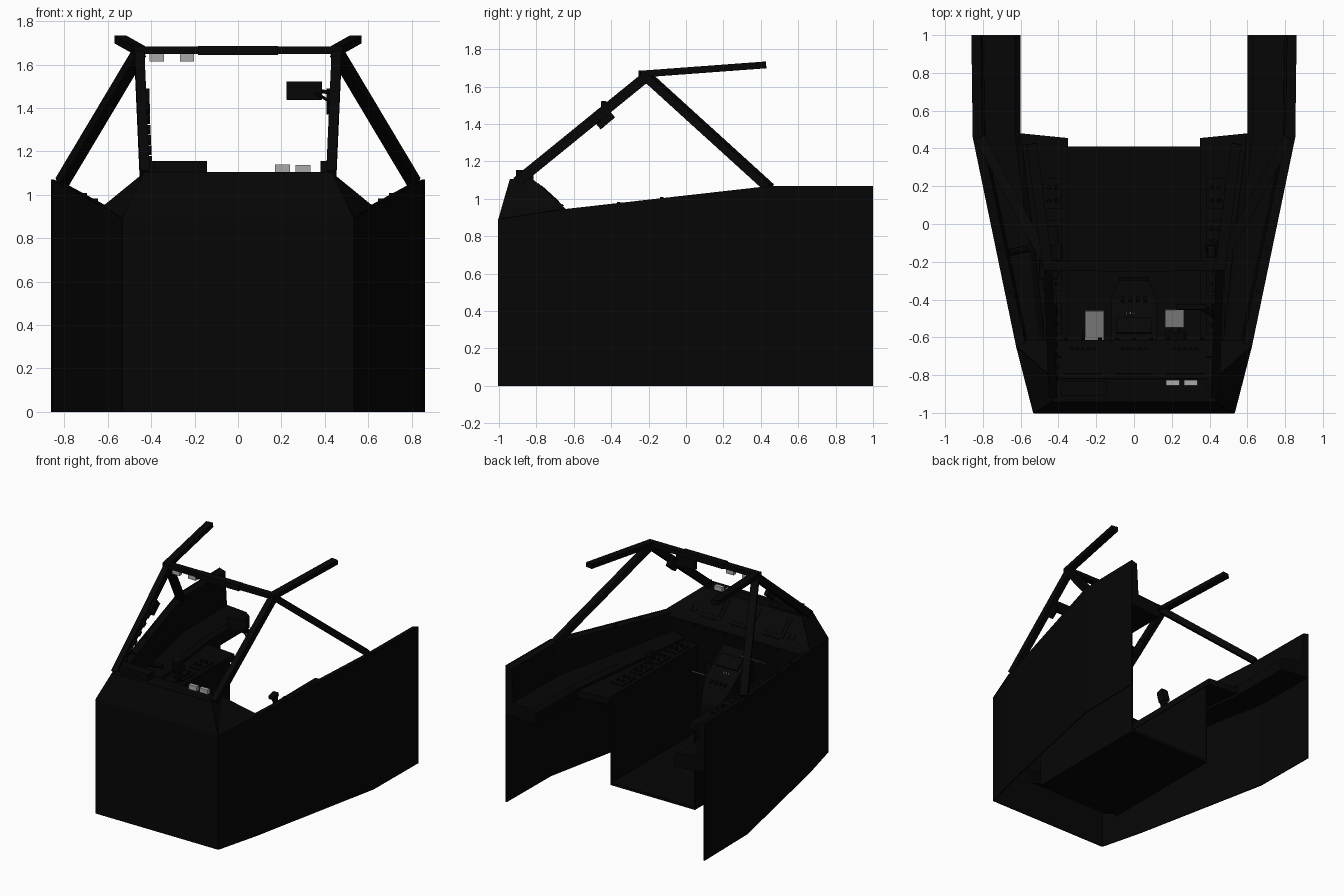
import bpy, bmesh
from math import radians, atan2
from mathutils import Vector, Matrix

if "Cube" in bpy.data.objects:
    bpy.data.objects.remove(bpy.data.objects["Cube"])

def material(name, v):
    m = bpy.data.materials.new(name)
    m.diffuse_color = (v, v, v, 1)
    m.use_nodes = True
    m.node_tree.nodes["Principled BSDF"].inputs["Base Color"].default_value = m.diffuse_color
    return m

BLACK = material("cockpit_black", 0.0018)
GREY = material("pale_grey", 0.4)

def finish(name, bm, mat=BLACK, mirror=False, thick=0, bevel=0):
    bmesh.ops.recalc_face_normals(bm, faces=bm.faces)
    me = bpy.data.meshes.new(name)
    bm.to_mesh(me)
    bm.free()
    ob = bpy.data.objects.new(name, me)
    bpy.context.collection.objects.link(ob)
    me.materials.append(mat)
    if mirror:
        ob.modifiers.new("mirror", 'MIRROR')
    if thick:
        s = ob.modifiers.new("thickness", 'SOLIDIFY')
        s.thickness, s.offset = thick, 0
    if bevel:
        b = ob.modifiers.new("bevel", 'BEVEL')
        b.width, b.segments = bevel, 2
    return ob

def mesh(name, verts, faces, **kw):
    bm = bmesh.new()
    vs = [bm.verts.new(v) for v in verts]
    for f in faces:
        bm.faces.new([vs[i] for i in f])
    return finish(name, bm, **kw)

def loft(name, sections, closed=True, **kw):
    """Skin equal-length 3D sections; closed ones get end caps."""
    n = len(sections[0])
    verts = [p for s in sections for p in s]
    faces = []
    for k in range(len(sections) - 1):
        for i in range(n if closed else n - 1):
            j = (i + 1) % n
            faces.append((k*n + i, k*n + j, k*n + n + j, k*n + n + i))
    if closed:
        faces += [tuple(range(n)), tuple(range(len(verts) - n, len(verts)))]
    return mesh(name, verts, faces, **kw)

def box(name, c, s, rx=0, ry=0, rz=0, **kw):
    bm = bmesh.new()
    bmesh.ops.create_cube(bm, size=1)
    m = Matrix.Translation(c) @ Matrix.Rotation(rz, 4, 'Z') @ Matrix.Rotation(ry, 4, 'Y') @ Matrix.Rotation(rx, 4, 'X')
    bmesh.ops.transform(bm, matrix=m @ Matrix.Diagonal((*s, 1)), verts=bm.verts)
    return finish(name, bm, **kw)

def beam(name, a, b, w, d, sides=0, **kw):
    """Bar from a to b: rectangular w x d, or round when sides is given."""
    a, b = Vector(a), Vector(b)
    q = (b - a).to_track_quat('Z', 'X').to_matrix().to_4x4()
    m = Matrix.Translation((a + b) / 2) @ q
    bm = bmesh.new()
    if sides:
        bmesh.ops.create_cone(bm, cap_ends=True, segments=sides, radius1=w/2, radius2=d/2, depth=(b - a).length)
    else:
        bmesh.ops.create_cube(bm, size=1)
        m = m @ Matrix.Diagonal((d, w, (b - a).length, 1))
    bmesh.ops.transform(bm, matrix=m, verts=bm.verts)
    return finish(name, bm, **kw)

# Outer hull: thin side walls, front plate and cowl
loft("side_wall", [[(x, y, 0), (x, y, z)] for x, y, z in
     [(.53, -1, .89), (.62, -.65, .945), (.85, .46, 1.07), (.857, 1, 1.07)]],
     closed=False, mirror=True, thick=.008)
mesh("front_plate", [(-.53, -1, 0), (.53, -1, 0), (.53, -1, .89), (-.53, -1, .89),
     (.43, -.94, 1.1), (-.43, -.94, 1.1), (.43, -.82, 1.1), (-.43, -.82, 1.1)],
     [(0, 1, 2, 3), (3, 2, 4, 5), (5, 4, 6, 7)], thick=.008)
mesh("cowl_side", [(.53, -1, .89), (.62, -.65, .945), (.43, -.82, 1.1), (.43, -.94, 1.1)],
     [(0, 1, 2), (0, 2, 3)], mirror=True, thick=.008)

# Sloped instrument panel with its lower face
loft("instrument_panel", [[(-x, y, z), (x, y, z)] for x, y, z in
     [(.43, -.82, 1.1), (.62, -.65, .945), (.615, -.62, .915), (.5, -.68, .6)]],
     closed=False, thick=.01)
TILT = -atan2(.155, .17)
def on_panel(name, x, t, sx, sl, h=.016, mat=BLACK):
    box(name, (x, -.82 + .17*t, 1.1 - .155*t + .004), (sx, sl, h), rx=TILT, mat=mat)
for x in (-.27, 0, .27):
    on_panel("display_bezel", x, .52, .2, .17, .012)
    on_panel("display_screen", x, .52, .15, .125, .018)
    for i in range(5):
        on_panel("display_button", x - .06 + .03*i, .92, .018, .012, .02)
for x in (-.44, -.4, .4, .44):
    on_panel("panel_gauge", x, .75, .03, .04, .014)
for i in range(9):
    beam("panel_knob", (-.36 + .09*i, -.63, .9), (-.36 + .09*i, -.6, .9), .026, .02, 10)

# Floor tray and sloped foot well
loft("floor", [[(-.36, y, z), (.36, y, z)] for y, z in
     [(.41, .05), (-.6, .05), (-.75, .12), (-.9, .32)]], closed=False, thick=.02)

# Side consoles: inner wall, deck, raised ledge and solid sill behind the wall top
loft("console_wall", [[(.36, y, .04), (.36, y, .72)] for y in (.41, -.65)],
     closed=False, mirror=True, thick=.01)
loft("console_deck", [[(.35, y, .69), (.35, y, .74), (x, y + d, .74), (x, y + d, .69)]
     for y, x, d in [(.455, .6, .025), (-.65, .48, 0)]], mirror=True)
loft("side_ledge", [[(a, y, .67), (a, y, .76), (a + .03, y, .785), (b, y, .8), (b, y, .69)]
     for a, b, y in [(.6, .855, 1), (.6, .848, .48), (.54, .75, 0), (.47, .617, -.65)]], mirror=True)
loft("sill_liner", [[(x - .06, y, .78), (x - .045, y, z - .012), (x, y, z), (x, y, .78)]
     for x, y, z in [(.855, 1, 1.068), (.848, .46, 1.068), (.617, -.65, .943)]], mirror=True)

# Console panels, knobs and sill catches
for k in range(4):
    y = -.5 + .22*k
    box("console_module", (.43, y, .743), (.1, .16, .014), mirror=True)
    for i in range(2):
        for j in range(2):
            p = (.41 + .04*i, y - .035 + .07*j, .745)
            beam("console_knob", p, (p[0], p[1], .77), .024, .018, 8, mirror=True)
for x, y, z in [(.655, -.36, .973), (.705, -.13, .999)]:
    box("sill_catch", (x, y, z), (.02, .02, .02), mirror=True)

# Centre pedestal
loft("pedestal", [[(-w, y, .05), (-w, y, z), (w, y, z), (w, y, .05)] for w, y, z in
     [(.12, -.68, .84), (.12, -.56, .75), (.12, -.4, .62), (.08, -.3, .5), (.08, -.28, .3)]])
box("pedestal_display", (0, -.54, .735), (.19, .1, .02), rx=radians(-38))
for x in (-.03, -.01, .01):
    box("pedestal_light", (x - .01, -.47, .682), (.006, .012, .012), mat=GREY)
for i in range(4):
    box("pedestal_switch", (-.06 + .04*i, -.4, .625), (.02, .025, .02), rx=radians(-40))

# Pedals
for s in (-1, 1):
    box("pedal", (.22*s, -.6, .2), (.11, .02, .17), rx=radians(20), bevel=.005)
    beam("pedal_arm", (.22*s, -.6, .16), (.22*s, -.45, .06), .03, .03)
    box("floor_slot", (.2*s, -.42, .036), (.1, .012, .008))
box("floor_hatch", (0, -.46, .036), (.16, .12, .01))

# Side stick (right) and throttle (left)
beam("side_stick_boot", (.42, -.12, .74), (.42, -.12, .78), .09, .05, 12)
beam("side_stick_grip", (.42, -.12, .76), (.41, -.14, .84), .035, .05, 10)
box("side_stick_head", (.41, -.145, .845), (.05, .07, .035), rx=radians(12), bevel=.01)
box("throttle_base", (-.45, -.15, .75), (.1, .28, .03), bevel=.008)
beam("throttle_arm", (-.42, -.15, .75), (-.41, -.15, .84), .05, .05, 10)
box("throttle_grip", (-.41, -.15, .87), (.065, .07, .11), rx=radians(15), bevel=.014)
beam("ledge_handle", (-.66, -.15, .81), (-.56, -.13, .81), .035, .035, 10)

# Canopy frame
TOP = (.455, -.21, 1.655)
beam("windshield_post", (.43, -.905, 1.09), TOP, .045, .055, mirror=True)
beam("rear_brace", (.81, .445, 1.06), TOP, .055, .045, mirror=True)
beam("canopy_rail", (.455, -.24, 1.667), (.542, .425, 1.716), .055, .036, mirror=True)
beam("bow_bar", (-.46, -.22, 1.667), (.46, -.22, 1.667), .05, .034)
box("bow_centre", (0, -.225, 1.665), (.37, .06, .042))
box("windshield_base", (0, -.92, 1.095), (.86, .04, .02))

# Mirror, post fittings and glareshield boxes
box("mirror_head", (.305, -.44, 1.48), (.165, .03, .085), bevel=.004)
beam("mirror_arm", (.36, -.43, 1.48), (.44, -.47, 1.47), .018, .018, 8)
beam("mirror_stay", (.34, -.44, 1.48), (.44, -.5, 1.42), .014, .014, 8)
box("post_instrument", (.425, -.44, 1.43), (.035, .07, .1), rx=radians(-50), mirror=True)
for i in range(6):
    t = .12 + .085*i
    box("post_fitting", (-.405 - .025*t, -.89 + .685*t, 1.09 + .56*t), (.024, .04, .025), rx=radians(39))
box("post_foot", (.395, -.84, 1.12), (.03, .05, .07), mirror=True)
box("glareshield_box", (-.265, -.87, 1.128), (.245, .08, .055))
for x, h in ((.205, .035), (.3, .033)):
    box("glareshield_indicator", (x, -.84, 1.122), (.07, .03, h), mat=GREY)
for x in (-.375, -.235):
    box("bow_indicator", (x, -.22, 1.632), (.066, .03, .035), mat=GREY)

# Pale note cards
box("note_card_left", (-.21, -.54, .81), (.1, .185, .006), rx=radians(31), mat=GREY)
box("note_card_right", (.215, -.5, .6), (.1, .106, .006), rx=radians(31), mat=GREY)
